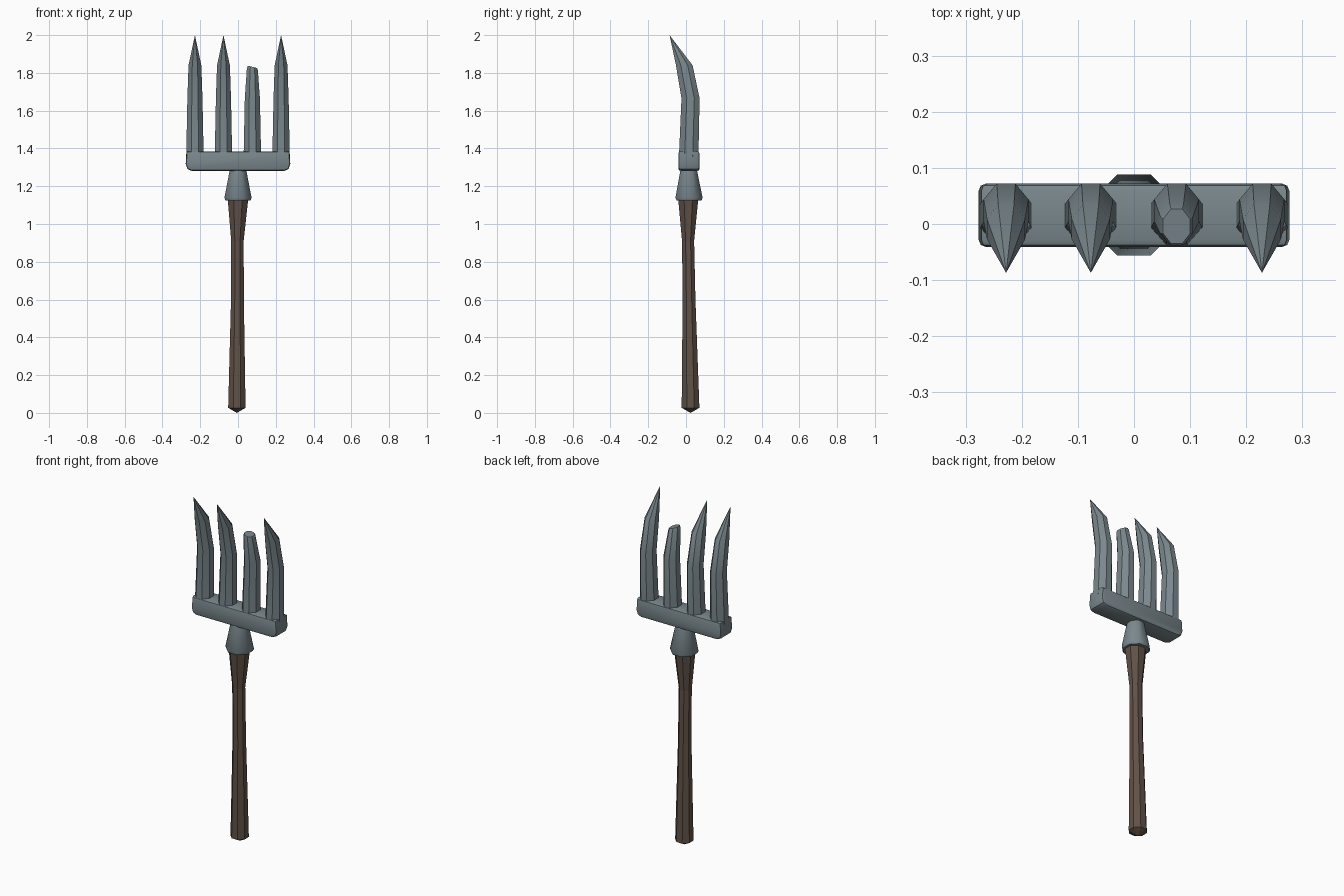
import bpy, bmesh, math
from mathutils import Vector

if "Cube" in bpy.data.objects:
    bpy.data.objects.remove(bpy.data.objects["Cube"])


def material(name, rgb):
    m = bpy.data.materials.new(name)
    m.diffuse_color = (*rgb, 1.0)
    m.use_nodes = True
    m.node_tree.nodes["Principled BSDF"].inputs["Base Color"].default_value = m.diffuse_color
    return m


STEEL = material("grey steel", (0.195, 0.245, 0.265))
WOOD = material("dark brown wood", (0.118, 0.083, 0.063))


def finish(bm, name, mat, smooth=None):
    bmesh.ops.recalc_face_normals(bm, faces=bm.faces)
    me = bpy.data.meshes.new(name)
    bm.to_mesh(me)
    bm.free()
    ob = bpy.data.objects.new(name, me)
    bpy.context.collection.objects.link(ob)
    me.materials.append(mat)
    if smooth:
        bpy.ops.object.select_all(action='DESELECT')
        ob.select_set(True)
        bpy.context.view_layer.objects.active = ob
        bpy.ops.object.shade_smooth_by_angle(angle=math.radians(smooth))
    return ob


def loft(name, rings, mat, sides=8, tip=None, base_tip=None, smooth=None):
    """Skin flat-fronted polygons; ring = (z, cx, cy, half x, half y, slope in x)."""
    bm = bmesh.new()
    k = 1 / math.cos(math.pi / sides)
    loops = []
    for z, cx, cy, hx, hy, slope in rings:
        loop = []
        for i in range(sides):
            a = (i + 0.5) * 2 * math.pi / sides
            dx = hx * k * math.cos(a)
            loop.append(bm.verts.new((cx + dx, cy + hy * k * math.sin(a), z + slope * dx)))
        loops.append(loop)
    for lo, hi in zip(loops, loops[1:]):
        for i in range(sides):
            j = (i + 1) % sides
            bm.faces.new((lo[i], lo[j], hi[j], hi[i]))
    for loop, point in ((loops[-1], tip), (loops[0], base_tip)):
        if point:
            apex = bm.verts.new(point)
            for i in range(sides):
                bm.faces.new((loop[i], loop[(i + 1) % sides], apex))
        else:
            bm.faces.new(loop)
    return finish(bm, name, mat, smooth)


# Wooden handle, slightly bowed, flared at both ends
loft("handle", [
    (0.027, -0.006, 0.024, 0.046, 0.047, 0),
    (0.60, -0.003, 0.016, 0.034, 0.034, 0),
    (0.91, -0.003, 0.011, 0.033, 0.032, 0),
    (1.14, 0.0, 0.012, 0.055, 0.054, 0),
], WOOD, base_tip=(-0.006, 0.024, 0.0))

# Steel socket with a thin lip
loft("socket", [
    (1.125, 0, 0.016, 0.066, 0.066, 0),
    (1.138, 0, 0.016, 0.072, 0.072, 0),
    (1.30, 0, 0.014, 0.041, 0.041, 0),
], STEEL, smooth=50)

# Crossbar: front profile with cut lower corners, extruded and bevelled
bm = bmesh.new()
half = [(0.245, 1.281), (0.268, 1.291), (0.277, 1.318), (0.272, 1.385)]
profile = half + [(-x, z) for x, z in reversed(half)]
face = bm.faces.new([bm.verts.new((x, -0.041, z)) for x, z in profile])
ext = bmesh.ops.extrude_face_region(bm, geom=[face])
verts = [v for v in ext["geom"] if isinstance(v, bmesh.types.BMVert)]
bmesh.ops.translate(bm, verts=verts, vec=Vector((0, 0.113, 0)))
rims = [e for e in bm.edges if abs(e.verts[0].co.y - e.verts[1].co.y) < 1e-4]
bmesh.ops.bevel(bm, geom=rims, offset=0.013, segments=2, profile=0.5, affect='EDGES')
finish(bm, "crossbar", STEEL, smooth=40)


def tine_rings(x):
    return [(1.32, x, 0.013, 0.047, 0.052, 0),
            (1.665, x, 0.024, 0.040, 0.048, 0)]


# Three pointed tines, curving forward
for n, x in enumerate((-0.228, -0.077, 0.228)):
    loft(f"tine_{n + 1}", tine_rings(x) + [(1.84, x, -0.009, 0.034, 0.044, 0)],
         STEEL, tip=(x, -0.087, 2.0), smooth=30)

# Broken tine with a slanted flat end
loft("broken_tine", tine_rings(0.076) + [
    (1.82, 0.076, -0.002, 0.029, 0.036, -0.15),
    (1.832, 0.076, -0.004, 0.024, 0.031, -0.25)], STEEL, smooth=30)
